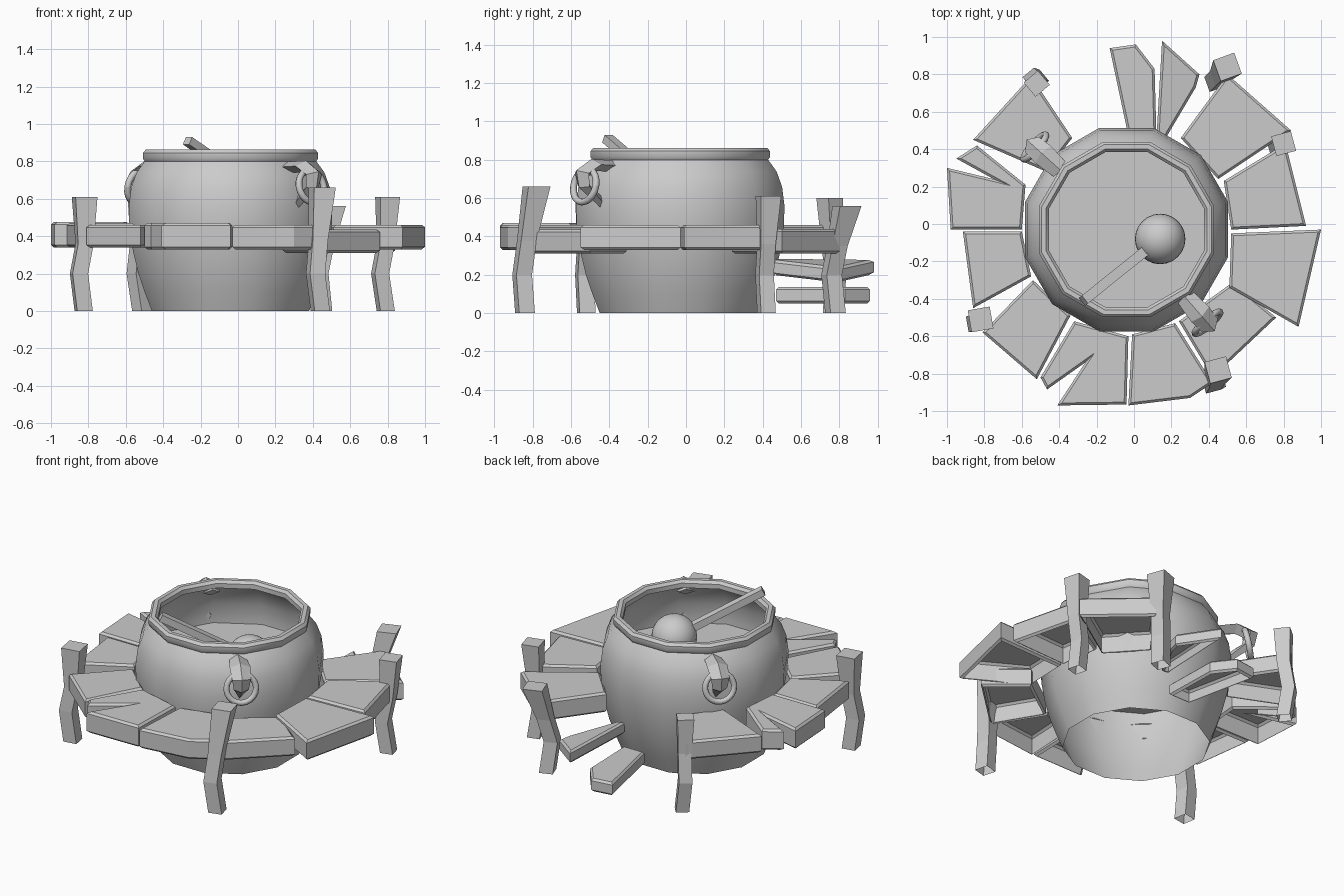
import bpy, bmesh, math
from mathutils import Vector, Matrix

if "Cube" in bpy.data.objects:
    bpy.data.objects.remove(bpy.data.objects["Cube"])

grey = bpy.data.materials.new("plain_grey")
grey.use_nodes = True
grey.diffuse_color = (0.6, 0.6, 0.6, 1)
grey.node_tree.nodes["Principled BSDF"].inputs["Base Color"].default_value = grey.diffuse_color

POT = Vector((-.04, -.03, 0))


def finish(name, bm, smooth=None, hollow=False):
    """Turn a bmesh into an object; hollow parts lose their underside."""
    bmesh.ops.recalc_face_normals(bm, faces=bm.faces)
    if hollow:
        bm.normal_update()
        under = [f for f in bm.faces if f.normal.z < -.9]
        bmesh.ops.delete(bm, geom=under, context='FACES')
    mesh = bpy.data.meshes.new(name)
    bm.to_mesh(mesh)
    bm.free()
    mesh.materials.append(grey)
    ob = bpy.data.objects.new(name, mesh)
    bpy.context.collection.objects.link(ob)
    if smooth:
        bpy.ops.object.select_all(action='DESELECT')
        bpy.context.view_layer.objects.active = ob
        ob.select_set(True)
        bpy.ops.object.shade_smooth_by_angle(angle=math.radians(smooth))


def loft(name, rings, caps=True, **options):
    """Skin a list of equal point rings."""
    bm = bmesh.new()
    loops = [[bm.verts.new(p) for p in ring] for ring in rings]
    n = len(loops[0])
    for a, b in zip(loops, loops[1:]):
        for i in range(n):
            j = (i + 1) % n
            bm.faces.new((a[i], a[j], b[j], b[i]))
    if caps:
        bm.faces.new(loops[0])
        bm.faces.new(loops[-1])
    finish(name, bm, **options)


def plank(name, corners, low, high, roll=0):
    """Chamfered board from its plan outline; roll slopes it along x."""
    bm = bmesh.new()
    face = bm.faces.new([bm.verts.new((x, y, low)) for x, y in corners])
    top = bmesh.ops.extrude_face_region(bm, geom=[face])["geom"]
    bmesh.ops.translate(bm, vec=(0, 0, high - low),
                        verts=[v for v in top if isinstance(v, bmesh.types.BMVert)])
    level = [e for e in bm.edges if abs(e.verts[0].co.z - e.verts[1].co.z) < .001]
    bmesh.ops.bevel(bm, geom=level, offset=.013, segments=1, affect='EDGES')
    for v in bm.verts:
        v.co.z += roll * (v.co.x - corners[0][0])
    finish(name, bm, hollow=True)


def leg(name, path, turn, foot=.085, head=.12):
    """Crooked square post, flaring towards its top."""
    rings = []
    for k, p in enumerate(path):
        w = head if k == len(path) - 1 else foot
        rings.append([Vector(p) + Vector((math.cos(a), math.sin(a), 0)) * w * .7
                      for a in (math.radians(turn + 45 + 90 * i) for i in range(4))])
    loft(name, rings, hollow=True)


def circle(r, z):
    return [POT + Vector((r * math.cos(a), r * math.sin(a), z))
            for a in (math.radians(15 + 30 * i) for i in range(12))]


# Cauldron: one open shell with a thick rim
profile = [(.435, 0), (.475, .1), (.51, .2), (.54, .32), (.56, .45), (.563, .56),
           (.55, .66), (.52, .74), (.475, .8), (.485, .815), (.485, .845), (.47, .862),
           (.445, .862), (.43, .845), (.43, .815), (.472, .798)]
loft("cauldron", [circle(r, z) for r, z in profile], caps=False, smooth=40)

# Surface of the contents
bm = bmesh.new()
bm.faces.new([bm.verts.new(p) for p in circle(.56, .53)])
finish("contents", bm)

# Ladle: round head with a square stick
bm = bmesh.new()
head = Vector((.14, -.08, .63))
bmesh.ops.create_uvsphere(bm, u_segments=24, v_segments=16, radius=.135,
                          matrix=Matrix.Translation(head))
finish("ladle_head", bm, smooth=40)
tip = Vector((-.27, -.41, .91))
axis = (tip - head).normalized()
side = axis.cross(Vector((0, 0, 1))).normalized()
up = side.cross(axis)
loft("ladle_stick", [[p + side * a * .027 + up * b * .022
                      for a, b in ((1, 1), (-1, 1), (-1, -1), (1, -1))] for p in (head, tip)])


# Hook lugs with hanging rings
def handle(name, degrees):
    place = Matrix.Translation(POT) @ Matrix.Rotation(math.radians(degrees), 4, 'Z')
    hook = [(.47, .77, .05), (.6, .775, .062), (.68, .73, .055), (.665, .66, .045), (.55, .58, .015)]
    core = Vector((.55, .68))
    rings = []
    for r, z, w in hook:
        ring = []
        for s, grow in ((1, 1), (0, 1.3), (-1, 1), (0, .65)):
            p = core + (Vector((r, z)) - core) * grow
            ring.append(place @ Vector((p.x, s * w, p.y)))
        rings.append(ring)
    loft(name + "_lug", rings)
    lean = place @ Matrix.Translation((.66, 0, .665)) @ Matrix.Rotation(math.radians(-12), 4, 'Y')
    hoop = []
    for a in (math.tau * i / 20 for i in range(21)):
        ring = []
        for b in (math.tau * k / 8 for k in range(8)):
            r = .088 + .018 * math.cos(b)
            ring.append(lean @ Vector((.018 * math.sin(b), r * math.cos(a), r * math.sin(a))))
        hoop.append(ring)
    loft(name + "_ring", hoop, caps=False, smooth=50)


handle("left_handle", -49)
handle("right_handle", 138)

# Walkway boards around the cauldron
plank("right_split_board", [(-1, .3), (-.98, -.03), (-.6, -.03), (-.58, .21), (-.84, .42),
                            (-.95, .35), (-.75, .24)], .34, .475)
plank("right_board", [(-.915, -.04), (-.86, -.45), (-.55, -.28), (-.6, -.04)], .34, .47)
plank("front_right_board", [(-.81, -.58), (-.52, -.83), (-.34, -.49), (-.54, -.3)], .34, .46)
plank("front_split_board", [(-.5, -.82), (-.465, -.885), (-.26, -.74), (-.41, -.97), (-.04, -.965),
                            (-.03, -.6), (-.32, -.52)], .33, .47)
plank("front_board", [(-.03, -.97), (.3, -.93), (.42, -.85), (.22, -.53), (-.01, -.59)], .33, .46)
plank("front_left_board", [(.42, -.82), (.76, -.5), (.53, -.31), (.24, -.52)], .31, .435)
plank("left_board", [(.52, -.05), (1, -.03), (.88, -.55), (.51, -.34)], .33, .46)
plank("back_left_board", [(.52, -.03), (.92, -.01), (.81, .43), (.48, .23)], .33, .46)
plank("back_board", [(.25, .46), (.5, .8), (.84, .5), (.45, .24)], .31, .44)
plank("back_right_board", [(-.86, .45), (-.55, .79), (-.33, .46), (-.47, .28)], .34, .46)

# Two steps at the back
plank("lower_step", [(-.13, .94), (.01, .96), (.11, .83), (.12, .47), (-.03, .47)], .05, .135)
plank("upper_step", [(.15, .98), (.35, .8), (.33, .73), (.17, .46), (.12, .46)], .2, .28, -.2)

# Crooked legs
leg("front_left_leg", [(.44, -.84, 0), (.415, -.855, .2), (.43, -.83, .38), (.45, -.78, .66)], 15)
leg("front_right_leg", [(-.825, -.52, 0), (-.85, -.53, .2), (-.82, -.52, .36), (-.82, -.51, .61)], 10)
leg("back_right_leg", [(-.51, .77, 0), (-.54, .78, .2), (-.52, .76, .38), (-.52, .75, .6)], 40, .08, .1)
leg("back_left_leg", [(.45, .78, 0), (.43, .76, .2), (.46, .79, .35), (.5, .84, .56)], 20)
leg("left_leg", [(.79, .42, 0), (.76, .41, .2), (.79, .42, .36), (.8, .43, .61)], 15, .08, .11)
